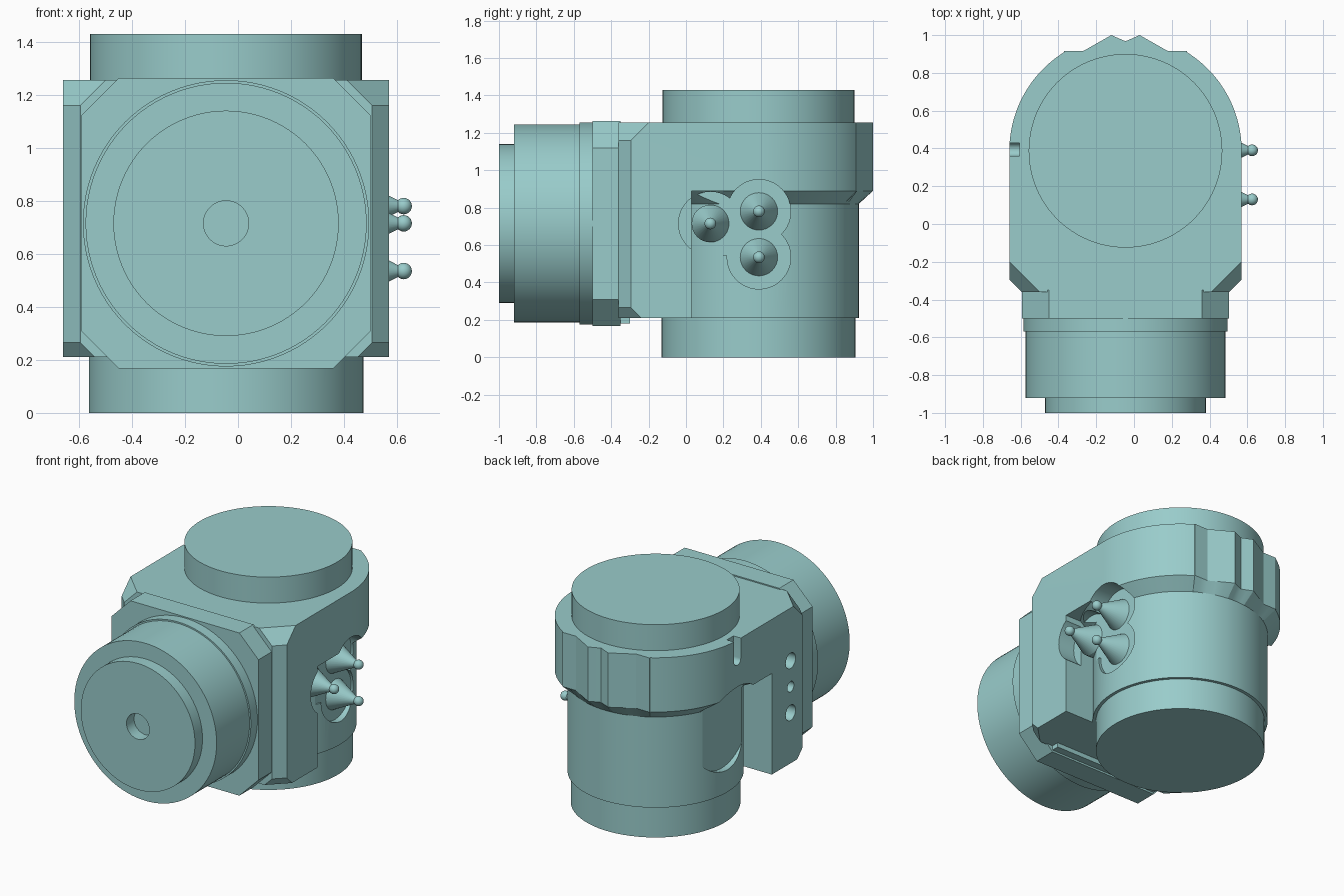
import bpy, bmesh, math
from mathutils import Vector

old = bpy.data.objects.get("Cube")
if old:
    bpy.data.objects.remove(old, do_unlink=True)

CX, CY, CZ = -0.045, 0.3875, 0.715      # turret axis and coupling height

mat = bpy.data.materials.new("pale teal")
mat.use_nodes = True
col = (0.319, 0.604, 0.597, 1)
mat.diffuse_color = col
mat.node_tree.nodes["Principled BSDF"].inputs["Base Color"].default_value = col


def finish(name, bm):
    bmesh.ops.recalc_face_normals(bm, faces=bm.faces[:])
    me = bpy.data.meshes.new(name)
    bm.to_mesh(me)
    bm.free()
    ob = bpy.data.objects.new(name, me)
    me.materials.append(mat)
    bpy.context.collection.objects.link(ob)
    return ob


def loft(name, rings):
    """Skin equal-length rings of points and cap both ends."""
    bm = bmesh.new()
    vr = [[bm.verts.new(p) for p in r] for r in rings]
    n = len(vr[0])
    for a, b in zip(vr, vr[1:]):
        for i in range(n):
            j = (i + 1) % n
            bm.faces.new((a[i], a[j], b[j], b[i]))
    bm.faces.new(vr[0][::-1])
    bm.faces.new(vr[-1])
    return finish(name, bm)


def lathe(name, axis, centre, profile, n=96):
    """Turn (radius, position) pairs about a line parallel to axis."""
    rings = []
    for r, p in profile:
        ring = []
        for i in range(n):
            t = math.tau * i / n
            c, s = r * math.cos(t), r * math.sin(t)
            u, v = centre[0] + c, centre[1] + s
            ring.append({"x": (p, u, v), "y": (u, p, v), "z": (u, v, p)}[axis])
        rings.append(ring)
    return loft(name, rings)


def box(name, x0, x1, y0, y1, z0, z1):
    return loft(name, [[(x0, y0, z), (x1, y0, z), (x1, y1, z), (x0, y1, z)] for z in (z0, z1)])


def boolean(target, other, op):
    """Apply a boolean and discard the helper."""
    other.hide_render = True
    m = target.modifiers.new("bool", "BOOLEAN")
    m.operation, m.object, m.solver = op, other, "EXACT"
    bpy.context.view_layer.objects.active = target
    bpy.ops.object.modifier_apply(modifier=m.name)
    bpy.data.objects.remove(other, do_unlink=True)


# Rounded, toothed back outline, relative to the turret axis
R = 0.615
end = math.acos(0.325 / R)
half = [(R * math.cos(end * i / 24), R * math.sin(end * i / 24)) for i in range(25)]
half += [(0.325, 0.5275), (0.275, 0.5275), (0.225, 0.5275), (0.175, 0.5558),
         (0.125, 0.5842), (0.075, 0.6125), (0.0375, 0.596)]
back = half + [(0, 0.58)] + [(-x, y) for x, y in reversed(half)]

# Housing: outline with bevelled front edges, extruded upwards
outline = [(-R, -0.6825), (-0.55, -0.7475), (0.55, -0.7475), (R, -0.6825)] + back
body = loft("housing", [[(CX + x, CY + y, z) for x, y in outline] for z in (0.21, 1.255)])

# Slanted front corners
bm = bmesh.new()
bm.from_mesh(body.data)
for sx in (1, -1):
    for sz, y, z in ((1, -0.2, 1.255), (-1, -0.24, 0.21)):
        geo = bm.verts[:] + bm.edges[:] + bm.faces[:]
        res = bmesh.ops.bisect_plane(bm, geom=geo, plane_co=(CX + sx * R, y, z),
                                     plane_no=Vector((sx, -1, sz)).normalized(),
                                     clear_outer=True)
        edges = [e for e in res["geom_cut"] if isinstance(e, bmesh.types.BMEdge)]
        bmesh.ops.holes_fill(bm, edges=edges, sides=0)
bmesh.ops.recalc_face_normals(bm, faces=bm.faces[:])
bm.to_mesh(body.data)
bm.free()

# Lower relief, leaving the turret barrel with a tapered shoulder
boolean(body, box("relief_cutter", -1, 1, 0.03, 1.3, 0.0, 0.89), "DIFFERENCE")
front = [(-R * math.cos(math.pi * i / 48), -R * math.sin(math.pi * i / 48)) for i in range(1, 48)]
around = back + front


def ring(r, z):
    pts = []
    for x, y in around:
        k = 1 if r is None else r / math.hypot(x, y)
        pts.append((CX + x * k, CY + y * k, z))
    return pts


barrel = loft("barrel", [ring(0.5175, 0), ring(0.5175, 0.21), ring(0.5375, 0.21),
                         ring(0.5375, 0.82), ring(None, 0.89), ring(0.4, 0.95)])
boolean(body, barrel, "UNION")

# Pocket for the three pins
pins = [(0.13, 0.715), (0.39, 0.78), (0.39, 0.535)]
for c in pins:
    boolean(body, lathe("pocket_cutter", "x", c, [(0.17, 0.45), (0.17, 0.8)], 64), "DIFFERENCE")
boolean(body, box("pocket_cutter", 0.45, 0.8, 0.13, 0.39, 0.545, 0.8), "DIFFERENCE")

# Shallow round pocket, slot and three holes on the other side
boolean(body, lathe("pocket_cutter", "x", (0.39, 0.65), [(0.29, -0.8), (0.29, -0.54)], 64), "DIFFERENCE")
boolean(body, lathe("slot_cutter", "x", (0.395, 1.12), [(0.035, -0.8), (0.035, -0.605)], 32), "DIFFERENCE")
boolean(body, box("slot_cutter", -0.8, -0.605, 0.36, 0.43, 1.12, 1.4), "DIFFERENCE")
for z, r in ((0.9, 0.052), (0.725, 0.035), (0.55, 0.052)):
    boolean(body, lathe("hole_cutter", "x", (-0.17, z), [(r, -0.8), (r, -0.56)], 32), "DIFFERENCE")

parts = [body]

# Top cap
parts.append(lathe("top_cap", "z", (CX, CY), [(0.5125, 1.2), (0.5125, 1.43)]))

# Octagonal front flange and its lower lip
h, c = 0.5475, 0.405
octagon = [(c, h), (h, c), (h, -c), (c, -h), (-c, -h), (-h, -c), (-h, c), (-c, h)]
parts.append(loft("front_flange", [[(CX + x, y, CZ + z) for x, z in octagon] for y in (-0.5, -0.35)]))
parts.append(box("flange_lip", CX - c, CX + c, -0.36, -0.3, 0.18, 0.26))

# Stepped round coupling with a centre hole
parts.append(lathe("coupling", "y", (CX, CZ), [
    (0.085, -0.92), (0.085, -1), (0.425, -1), (0.425, -0.92), (0.53, -0.92),
    (0.53, -0.57), (0.54, -0.57), (0.54, -0.48)]))

# Conical pins with ball tips
for i, p in enumerate(pins, 1):
    parts.append(lathe(f"pin_{i}", "x", p, [(0.1, 0.38), (0.1, 0.45), (0.018, 0.612)], 32))
    bm = bmesh.new()
    bmesh.ops.create_uvsphere(bm, u_segments=24, v_segments=12, radius=0.031)
    bmesh.ops.translate(bm, verts=bm.verts[:], vec=(0.625, p[0], p[1]))
    parts.append(finish(f"pin_ball_{i}", bm))

# Smooth curved faces, keep edges sharp
bpy.ops.object.select_all(action="DESELECT")
for ob in parts:
    ob.select_set(True)
bpy.context.view_layer.objects.active = body
bpy.ops.object.shade_smooth_by_angle(angle=math.radians(22))
